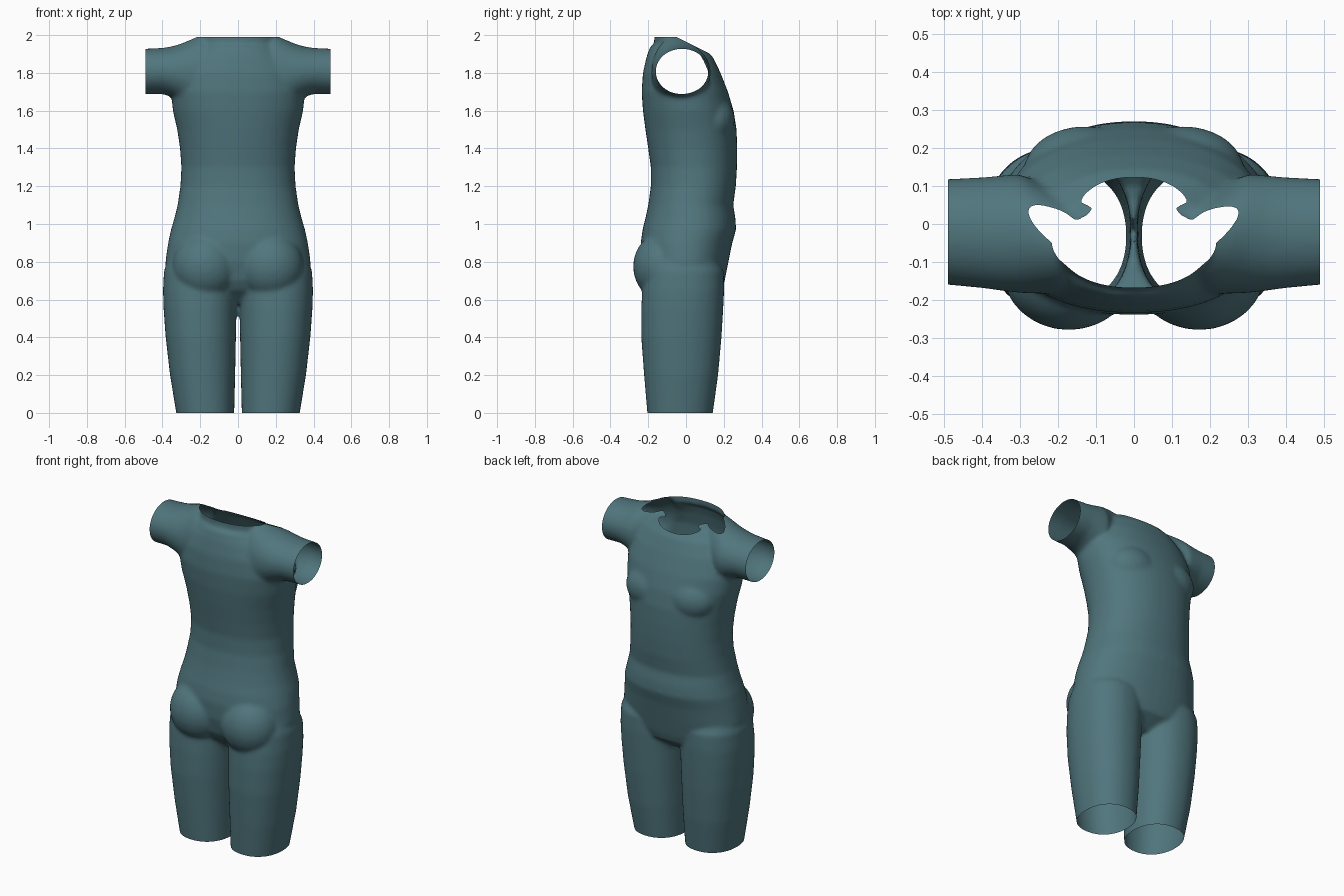
import bpy, bmesh, math
from mathutils import Vector, Matrix

if "Cube" in bpy.data.objects:
    bpy.data.objects.remove(bpy.data.objects["Cube"], do_unlink=True)

SEG = 48
bm = bmesh.new()


def oval(t, rx, ry, n):
    """Point on a superellipse; n = 2 is a plain ellipse."""
    c, s = math.cos(t), math.sin(t)
    return (rx * math.copysign(abs(c) ** (2 / n), c),
            ry * math.copysign(abs(s) ** (2 / n), s))


def skin(rings):
    """Join successive rings of points into a closed solid."""
    loops = [[bm.verts.new(p) for p in ring] for ring in rings]
    for a, b in zip(loops, loops[1:]):
        for i in range(SEG):
            j = (i + 1) % SEG
            bm.faces.new((a[i], a[j], b[j], b[i]))
    bm.faces.new(loops[0][::-1])
    bm.faces.new(loops[-1])


def upright(sections, n_front=2.2, n_rear=2.2):
    """Loft of sections (z, x_min, x_max, y_min, y_max)."""
    rings = []
    for z, x0, x1, y0, y1 in sections:
        ring = []
        for i in range(SEG):
            t = math.tau * i / SEG
            n = n_front if math.sin(t) > 0 else n_rear
            x, y = oval(t, (x1 - x0) / 2, (y1 - y0) / 2, n)
            ring.append(((x0 + x1) / 2 + x, (y0 + y1) / 2 + y, z))
        rings.append(ring)
    skin(rings)


def ellipsoid(centre, radii):
    bmesh.ops.create_uvsphere(bm, u_segments=32, v_segments=20, radius=1,
                              matrix=Matrix.LocRotScale(Vector(centre), None, Vector(radii)))


# Trunk: height, half width, rear and belly depth
trunk = [(.58, .10, -.10, .10), (.65, .30, -.18, .19), (.7, .37, -.21, .205),
         (.8, .385, -.235, .225), (.9, .37, -.24, .245), (.97, .355, -.23, .265),
         (1.03, .337, -.215, .262), (1.1, .32, -.2, .25), (1.2, .305, -.186, .264),
         (1.3, .3, -.186, .27), (1.4, .307, -.2, .271), (1.5, .322, -.215, .268),
         (1.6, .345, -.228, .252), (1.7, .355, -.235, .222), (1.8, .33, -.228, .183),
         (1.88, .27, -.21, .145), (1.94, .2, -.19, .09)]
upright([(z, -w, w, y0, y1) for z, w, y0, y1 in trunk])

# Neck base, narrowing towards the throat
upright([(z, -.2, .2, -.168, .072) for z in (1.85, 2.1)], 1.3, 2.2)

# Shoulders and upper arms in one sweep: x, centre y, centre z, radii
half = [(.53, -.02, 1.806, .137, .12), (.4, -.023, 1.81, .146, .122),
        (.35, -.024, 1.806, .152, .134), (.3, -.025, 1.8, .157, .155),
        (.2, -.05, 1.79, .135, .208), (.1, -.05, 1.77, .13, .19)]
sweep = [(-x, *rest) for x, *rest in half] + half[::-1]
rings = []
for x, cy, cz, ry, rz in sweep:
    pts = [oval(math.tau * i / SEG, ry, rz, 2) for i in range(SEG)]
    rings.append([(x, cy + y, cz + z) for y, z in pts])
skin(rings)

# Mirrored thighs, buttocks and chest
thigh = [(-.04, .022, .32, -.2, .135), (.0, .02, .327, -.205, .142),
         (.2, .015, .36, -.222, .17), (.4, .011, .383, -.237, .188),
         (.55, .008, .394, -.237, .197), (.65, .004, .397, -.232, .202),
         (.75, .004, .392, -.22, .2), (.85, .03, .36, -.18, .15)]
for side in (-1, 1):
    upright([(z, *sorted((side * a, side * b)), y0, y1) for z, a, b, y0, y1 in thigh])
    ellipsoid((side * .172, -.12, .775), (.176, .16, .18))
    ellipsoid((side * .13, .14, 1.55), (.16, .118, .13))

bmesh.ops.recalc_face_normals(bm, faces=bm.faces)
mesh = bpy.data.meshes.new("torso")
bm.to_mesh(mesh)
bm.free()
torso = bpy.data.objects.new("torso", mesh)
bpy.context.collection.objects.link(torso)

# Fuse the solids into one soft skin
remesh = torso.modifiers.new("fuse", 'REMESH')
remesh.mode = 'VOXEL'
remesh.voxel_size = .011
soften = torso.modifiers.new("soften", 'SMOOTH')
soften.factor = .5
soften.iterations = 9
fused = bpy.data.meshes.new_from_object(
    torso.evaluated_get(bpy.context.evaluated_depsgraph_get()))
torso.modifiers.clear()
torso.data = fused

# Open the legs, arms and neck by trimming the skin
bm = bmesh.new()
bm.from_mesh(fused)
trims = [((0, 0, 0), (0, 0, -1)), ((.49, 0, 0), (1, 0, 0)), ((-.49, 0, 0), (-1, 0, 0)),
         ((0, 0, 1.99), (0, 0, 1)), ((0, -.05, 1.99), (0, .5, 1))]
for point, normal in trims:
    bmesh.ops.bisect_plane(bm, geom=bm.verts[:] + bm.edges[:] + bm.faces[:],
                           plane_co=point, plane_no=normal, clear_outer=True)
for face in bm.faces:
    face.smooth = True
bm.to_mesh(fused)
bm.free()

# Single muted teal
teal = bpy.data.materials.new("muted teal")
teal.use_nodes = True
colour = (.08, .18, .205, 1)
teal.diffuse_color = colour
teal.node_tree.nodes["Principled BSDF"].inputs["Base Color"].default_value = colour
fused.materials.clear()
fused.materials.append(teal)
